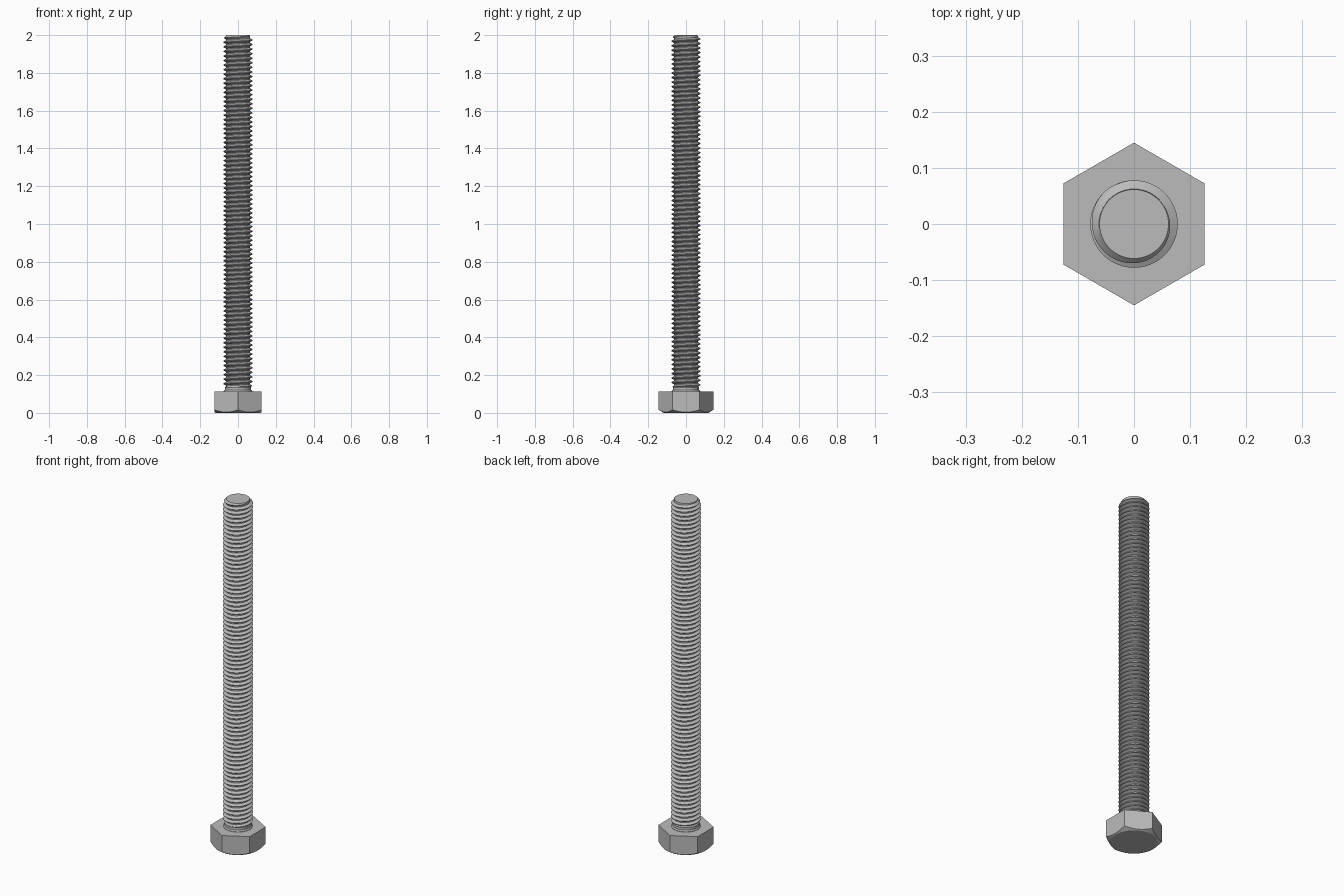
import bpy, bmesh, math

cube = bpy.data.objects.get("Cube")
if cube:
    bpy.data.objects.remove(cube, do_unlink=True)

HEAD_TOP, TOP = 0.112, 2.0
APOTHEM, FACE_R = 0.1255, 0.119
MAJOR, MINOR, NECK = 0.078, 0.0625, 0.07
PITCH = 0.0241
SEG = 48

# Steel colour
steel = bpy.data.materials.new("steel grey")
steel.use_nodes = True
steel.diffuse_color = (0.5, 0.5, 0.5, 1)
steel.node_tree.nodes["Principled BSDF"].inputs["Base Color"].default_value = (0.5, 0.5, 0.5, 1)


def loft(name, rings, angle):
    """Skin a list of (r, angle, z) rings, cap both ends and weld."""
    bm = bmesh.new()
    loops = [[bm.verts.new((r * math.cos(a), r * math.sin(a), z)) for r, a, z in ring]
             for ring in rings]
    n = len(loops[0])
    for low, high in zip(loops, loops[1:]):
        for i in range(n):
            j = (i + 1) % n
            bm.faces.new((low[i], low[j], high[j], high[i]))
    bm.faces.new(loops[0][::-1])
    bm.faces.new(loops[-1])
    bmesh.ops.remove_doubles(bm, verts=bm.verts, dist=1e-5)
    mesh = bpy.data.meshes.new(name)
    bm.to_mesh(mesh)
    bm.free()
    obj = bpy.data.objects.new(name, mesh)
    bpy.context.collection.objects.link(obj)
    mesh.materials.append(steel)
    bpy.ops.object.select_all(action="DESELECT")
    obj.select_set(True)
    bpy.context.view_layer.objects.active = obj
    bpy.ops.object.shade_smooth_by_angle(angle=math.radians(angle))
    return obj


# Hexagonal head, its lower corners trimmed by a cone
angles = [math.tau * i / 72 for i in range(72)]


def hex_radius(a):
    sector = math.tau / 6
    return APOTHEM / math.cos((a + sector / 2) % sector - sector / 2)


loft("hex_head", [
    [(FACE_R, a, 0) for a in angles],
    [(hex_radius(a), a, (hex_radius(a) - FACE_R) * 0.65) for a in angles],
    [(hex_radius(a), a, HEAD_TOP) for a in angles],
], 20)

# Plain neck under the thread
angles = [math.tau * i / SEG for i in range(SEG)]
loft("neck", [[(r, a, z) for a in angles] for r, z in
              ((NECK + 0.006, HEAD_TOP - 0.005), (NECK + 0.006, HEAD_TOP + 0.002),
               (NECK, HEAD_TOP + 0.008), (NECK, 0.135), (MINOR, 0.14))], 30)

# Helical thread: each turn is a root, a flank, a crest and a flank
START = 0.128
profile = ((0.0, MINOR), (0.2, MINOR), (0.54, MAJOR), (0.66, MAJOR))
turns = math.ceil((TOP - START) / PITCH) + 1


def thread_point(turn, step, radius, a):
    z = START + (turn + step + a / math.tau) * PITCH
    z = min(max(z, START), TOP)
    limit = min(MINOR - 0.001 + (TOP - z) * 0.9, MINOR + (z - START) * 0.8)
    return min(radius, limit), a, z


# The seam joins each turn to the next, so the rows run one extra column
bm = bmesh.new()
rows = [[bm.verts.new((r * math.cos(a), r * math.sin(a), z))
         for r, a, z in (thread_point(t, s, rad, math.tau * i / SEG) for i in range(SEG + 1))]
        for t in range(-1, turns) for s, rad in profile]
for low, high in zip(rows, rows[1:]):
    for i in range(SEG):
        bm.faces.new((low[i], low[i + 1], high[i + 1], high[i]))
# Flat end faces
bm.faces.new(rows[-1][:SEG])
bm.faces.new(rows[0][:SEG][::-1])
bmesh.ops.remove_doubles(bm, verts=bm.verts, dist=1e-5)
bmesh.ops.dissolve_degenerate(bm, edges=bm.edges, dist=1e-6)
mesh = bpy.data.meshes.new("threaded_shank")
bm.to_mesh(mesh)
bm.free()
shank = bpy.data.objects.new("threaded_shank", mesh)
bpy.context.collection.objects.link(shank)
mesh.materials.append(steel)
bpy.ops.object.select_all(action="DESELECT")
shank.select_set(True)
bpy.context.view_layer.objects.active = shank
bpy.ops.object.shade_smooth_by_angle(angle=math.radians(30))
